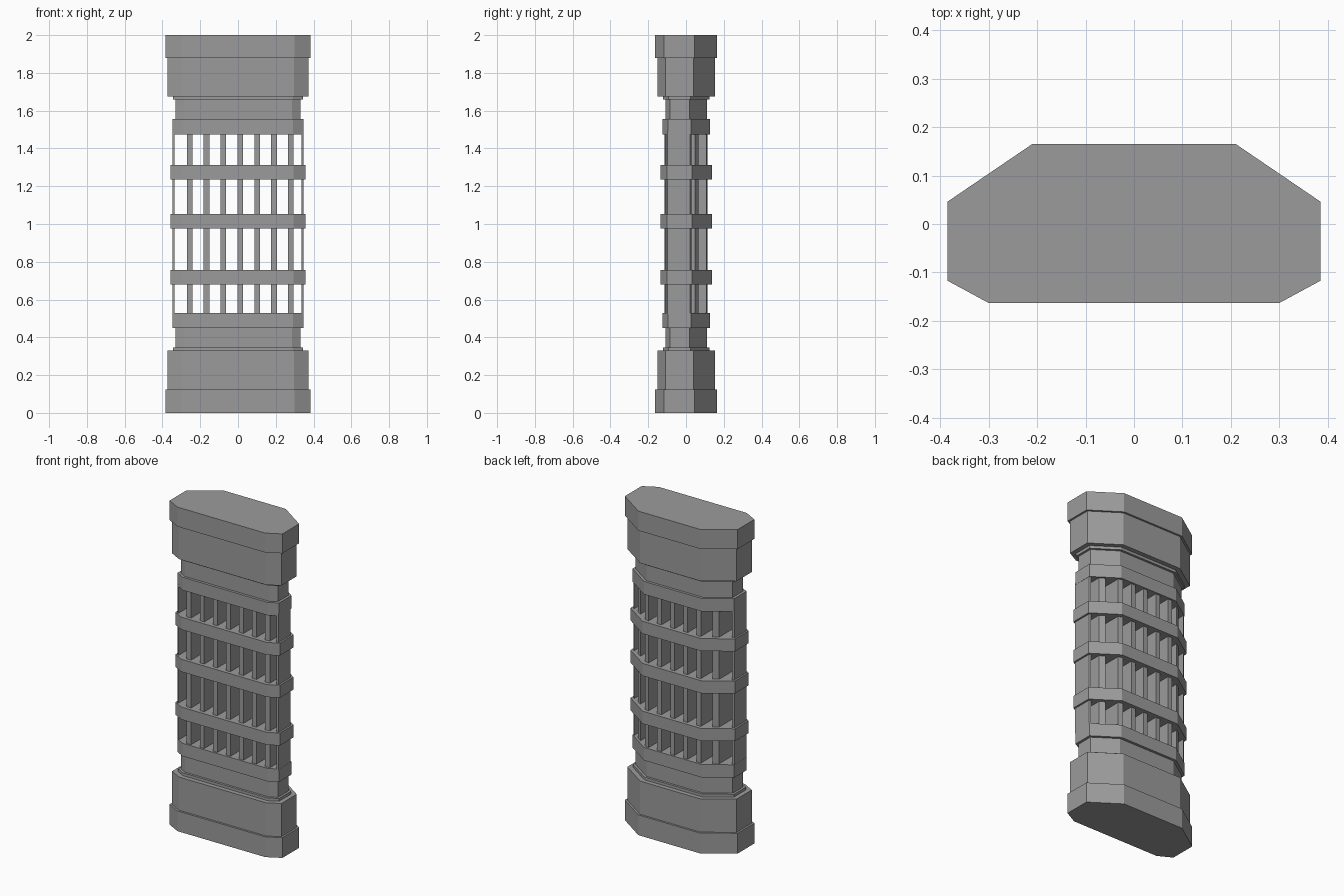
import bpy, bmesh
from mathutils import Vector

cube = bpy.data.objects.get("Cube")
if cube:
    bpy.data.objects.remove(cube, do_unlink=True)

grey = bpy.data.materials.new("stone grey")
grey.use_nodes = True
colour = (0.33, 0.33, 0.33, 1)
grey.diffuse_color = colour
grey.node_tree.nodes["Principled BSDF"].inputs["Base Color"].default_value = colour

# Right half of the footprint, front to back, mirrored to the left
HALF = [(0.30, -0.163), (0.385, -0.117), (0.385, 0.046), (0.21, 0.165)]
OUTLINE = [Vector(p) for p in HALF] + [Vector((-x, y)) for x, y in reversed(HALF)]


def inset(d):
    """Footprint with every side moved inward by d."""
    result = []
    n = len(OUTLINE)
    for i, p in enumerate(OUTLINE):
        a = (p - OUTLINE[i - 1]).normalized()
        b = (OUTLINE[(i + 1) % n] - p).normalized()
        na, nb = Vector((-a.y, a.x)), Vector((-b.y, b.x))
        result.append(p + (na + nb) * d / (1 + na.dot(nb)))
    return result


def prism(name, points, z0, z1):
    bm = bmesh.new()
    face = bm.faces.new([bm.verts.new((p[0], p[1], z0)) for p in points])
    top = bmesh.ops.extrude_face_region(bm, geom=[face])["geom"]
    bmesh.ops.translate(bm, vec=(0, 0, z1 - z0),
                        verts=[v for v in top if isinstance(v, bmesh.types.BMVert)])
    bmesh.ops.recalc_face_normals(bm, faces=bm.faces)
    mesh = bpy.data.meshes.new(name)
    bm.to_mesh(mesh)
    bm.free()
    mesh.materials.append(grey)
    obj = bpy.data.objects.new(name, mesh)
    bpy.context.collection.objects.link(obj)
    return obj


# Stepped base and its mirrored capital
STEPS = [("plinth", 0, 0.125, 0), ("block", 0.125, 0.33, 0.012),
         ("fillet", 0.33, 0.347, 0.04), ("neck", 0.347, 0.45, 0.054),
         ("collar", 0.45, 0.53, 0.038)]
for part, z0, z1, d in STEPS:
    prism("lower_" + part, inset(d), z0, z1)
    prism("upper_" + part, inset(d), 2.005 - z1 if z0 else 1.88, 2.005 - z0 if z0 else 2)

# Floor bands between the collars
for i, z in enumerate((0.68, 0.975, 1.235)):
    prism(f"floor_band_{i + 1}", inset(0.028), z, z + 0.077)

# Upright fins, clipped to the inset footprint
core = inset(0.05)


def limits(x):
    """Front and back y of the footprint at x."""
    ys = []
    for i, p in enumerate(core):
        q = core[i - 1]
        if min(p.x, q.x) <= x <= max(p.x, q.x) and abs(p.x - q.x) > 1e-6:
            ys.append(q.y + (p.y - q.y) * (x - q.x) / (p.x - q.x))
    return min(ys), max(ys)


for i in range(7):
    x = 0.012 + (i - 3) * 0.0893
    section = [(x + s * 0.015, limits(x + s * 0.015)) for s in (-1, 1)]
    (xl, (fl, bl)), (xr, (fr, br)) = section
    prism(f"fin_{i + 1}", [(xl, fl), (xr, fr), (xr, br), (xl, bl)], 0.52, 1.49)

# Thin end walls
for side, s in (("left", 1), ("right", -1)):
    wall = [(s * 0.335, -0.103), (s * 0.346, -0.098), (s * 0.346, 0.02), (s * 0.335, 0.028)]
    prism(side + "_end_wall", wall, 0.52, 1.49)
